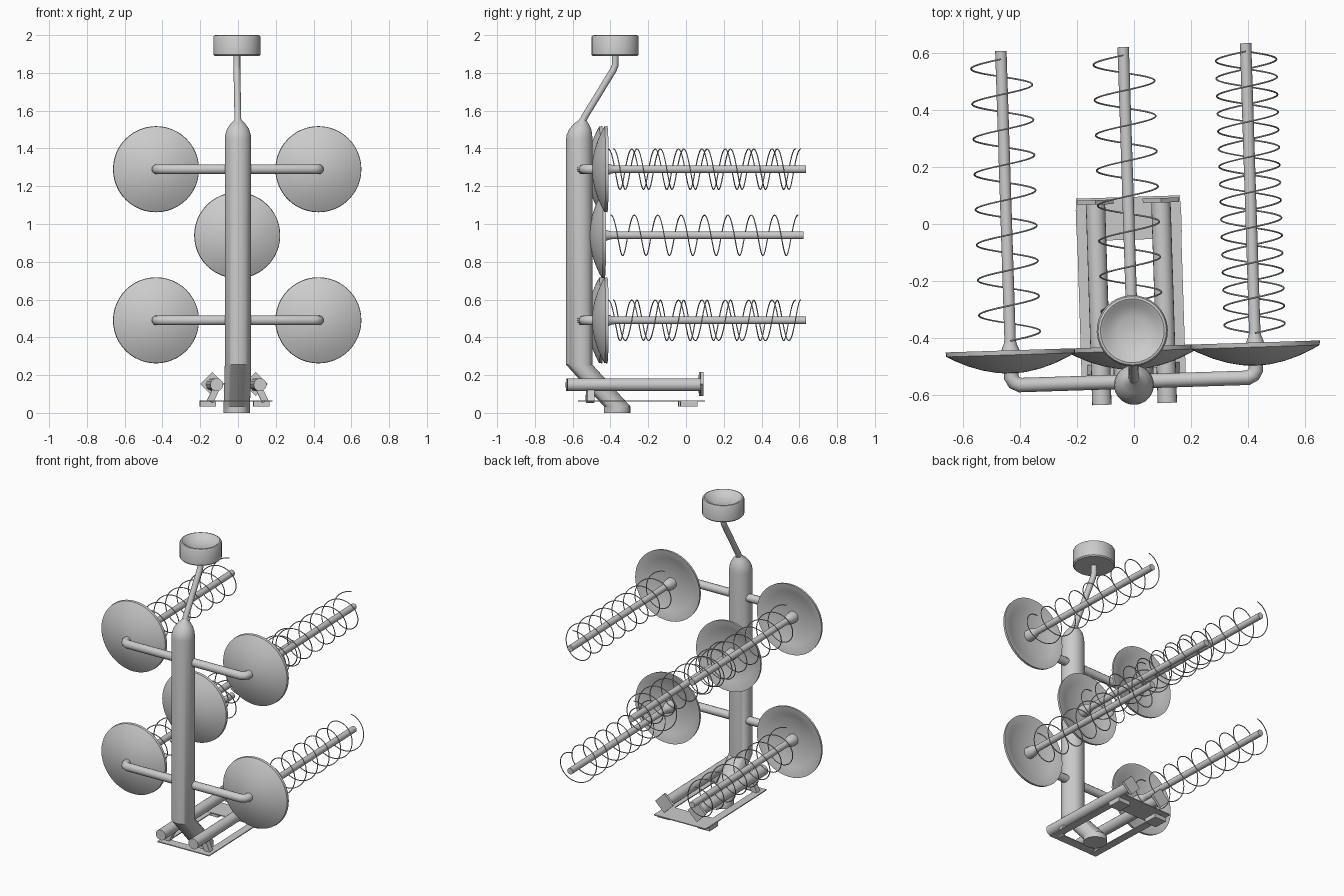
import bpy, bmesh, math
from mathutils import Matrix, Vector

if "Cube" in bpy.data.objects:
    bpy.data.objects.remove(bpy.data.objects["Cube"])

# Whole model is turned slightly about the mast axis
AXIS = Matrix.Translation((0, -0.565, 0))
TURN = AXIS @ Matrix.Rotation(math.radians(1.83), 4, 'Z') @ AXIS.inverted()
ALONG_Y = Matrix.Rotation(math.radians(-90), 4, 'X')


def finish(name, bm, matrix, angle=35):
    bmesh.ops.recalc_face_normals(bm, faces=bm.faces)
    bm.transform(TURN @ matrix)
    me = bpy.data.meshes.new(name)
    bm.to_mesh(me)
    bm.free()
    ob = bpy.data.objects.new(name, me)
    bpy.context.collection.objects.link(ob)
    bpy.ops.object.select_all(action='DESELECT')
    ob.select_set(True)
    bpy.context.view_layer.objects.active = ob
    bpy.ops.object.shade_smooth_by_angle(angle=math.radians(angle))
    return ob


def loft(name, sections, matrix=Matrix(), n=32):
    """Skin circles given as (radius, height, y offset), closing both ends."""
    bm = bmesh.new()
    rings = []
    for s in sections:
        r, h, off = s if len(s) == 3 else (*s, 0)
        rings.append([bm.verts.new((r * math.cos(2 * math.pi * i / n),
                                    off + r * math.sin(2 * math.pi * i / n), h))
                      for i in range(n)])
    for a, b in zip(rings, rings[1:]):
        for i in range(n):
            j = (i + 1) % n
            bm.faces.new((a[i], a[j], b[j], b[i]))
    bm.faces.new(rings[0])
    bm.faces.new(rings[-1])
    return finish(name, bm, matrix)


def box(name, size, matrix):
    bm = bmesh.new()
    bmesh.ops.create_cube(bm, size=1)
    bm.transform(Matrix.Diagonal((*size, 1)))
    return finish(name, bm, matrix)


def tube(name, points, radius, res=4):
    cu = bpy.data.curves.new(name, 'CURVE')
    cu.dimensions = '3D'
    cu.bevel_depth = radius
    cu.bevel_resolution = res
    cu.use_fill_caps = True
    sp = cu.splines.new('POLY')
    sp.points.add(len(points) - 1)
    for p, co in zip(sp.points, points):
        p.co = (*(TURN @ Vector(co)), 1)
    ob = bpy.data.objects.new(name, cu)
    bpy.context.collection.objects.link(ob)
    bpy.ops.object.select_all(action='DESELECT')
    ob.select_set(True)
    bpy.context.view_layer.objects.active = ob
    bpy.ops.object.convert(target='MESH')
    bpy.ops.object.shade_smooth_by_angle(angle=math.radians(50))


# Mast with slanted foot and domed top
loft("mast", [(0.07, 0, -0.365), (0.07, 0.035, -0.365), (0.07, 0.255, -0.565),
              (0.07, 1.45, -0.565), (0.067, 1.475, -0.564), (0.058, 1.503, -0.56),
              (0.04, 1.53, -0.555), (0.02, 1.55, -0.548), (0.016, 1.56, -0.545)])

# Cranked rod and drum on top
tube("top_rod", [(0, -0.548, 1.54), (0, -0.535, 1.57), (0, -0.385, 1.815),
                 (0, -0.375, 1.84), (0, -0.375, 1.9)], 0.018)
loft("top_drum", [(0.001, 1.89), (0.118, 1.89), (0.125, 1.897), (0.125, 1.99),
                  (0.12, 1.998), (0.112, 2.0), (0.103, 1.995), (0.085, 1.978),
                  (0.05, 1.966), (0.001, 1.962)], Matrix.Translation((0, -0.375, 0)))

# Cross arms, bent towards the dishes at both ends
for label, z in (("upper", 1.29), ("lower", 0.49)):
    half = [(0.40, -0.553), (0.42, -0.543), (0.43, -0.525), (0.43, -0.49)]
    pts = [(-x, y, z) for x, y in reversed(half)] + [(x, y, z) for x, y in half]
    tube(label + "_cross_arm", pts, 0.026)

# Dishes, each with a rod and a wire spiral
DISH = [(0.001, -0.512), (0.05, -0.508), (0.1, -0.498), (0.15, -0.482), (0.2, -0.46),
        (0.226, -0.446), (0.228, -0.43), (0.222, -0.43), (0.17, -0.45), (0.12, -0.463),
        (0.06, -0.472), (0.001, -0.474)]
ROD = [(0.036, -0.48), (0.035, -0.44), (0.028, -0.42), (0.022, -0.405), (0.02, -0.39),
       (0.02, 0.622), (0.001, 0.622)]
TURNS, STEPS, PITCH = 8, 32, 0.1238
for label, x, z, hand in (("upper_left", -0.43, 1.29, 1), ("upper_right", 0.43, 1.29, 1),
                          ("lower_left", -0.43, 0.49, 1), ("lower_right", 0.43, 0.49, -1),
                          ("centre", 0, 0.94, 1)):
    place = Matrix.Translation((x, 0, z)) @ ALONG_Y
    loft(label + "_dish", DISH, place, 48)
    loft(label + "_rod", ROD, place, 20)
    spiral = []
    for i in range(TURNS * STEPS + 1):
        t = 2 * math.pi * i / STEPS
        spiral.append((x + hand * 0.107 * math.sin(t), -0.397 + PITCH * i / STEPS,
                       z + 0.107 * math.cos(t)))
    tube(label + "_spiral", spiral, 0.003, 1)

# Base: twin rails with tilted end plates, struts, feet and a thin frame
for label, s in (("left", -1), ("right", 1)):
    loft(label + "_rail", [(0.034, -0.632), (0.034, 0.075)],
         Matrix.Translation((s * 0.115, 0, 0.149)) @ ALONG_Y, 20)
    box(label + "_rail_plate", (0.09, 0.016, 0.09),
        Matrix.Translation((s * 0.115, 0.08, 0.153)) @ Matrix.Rotation(math.radians(45), 4, 'Y'))
    box(label + "_strut", (0.035, 0.036, 0.09),
        Matrix.Translation((s * 0.127, -0.508, 0.1)) @ Matrix.Rotation(math.radians(-25 * s), 4, 'Y'))
    box(label + "_foot", (0.085, 0.09, 0.03), Matrix.Translation((s * 0.1425, 0.01, 0.048)))
    box(label + "_side_strip", (0.05, 0.66, 0.006), Matrix.Translation((s * 0.158, -0.235, 0.062)))
box("rear_plate", (0.366, 0.15, 0.006), Matrix.Translation((0, 0.02, 0.0625)))
box("front_strip", (0.366, 0.06, 0.006), Matrix.Translation((0, -0.535, 0.0625)))
